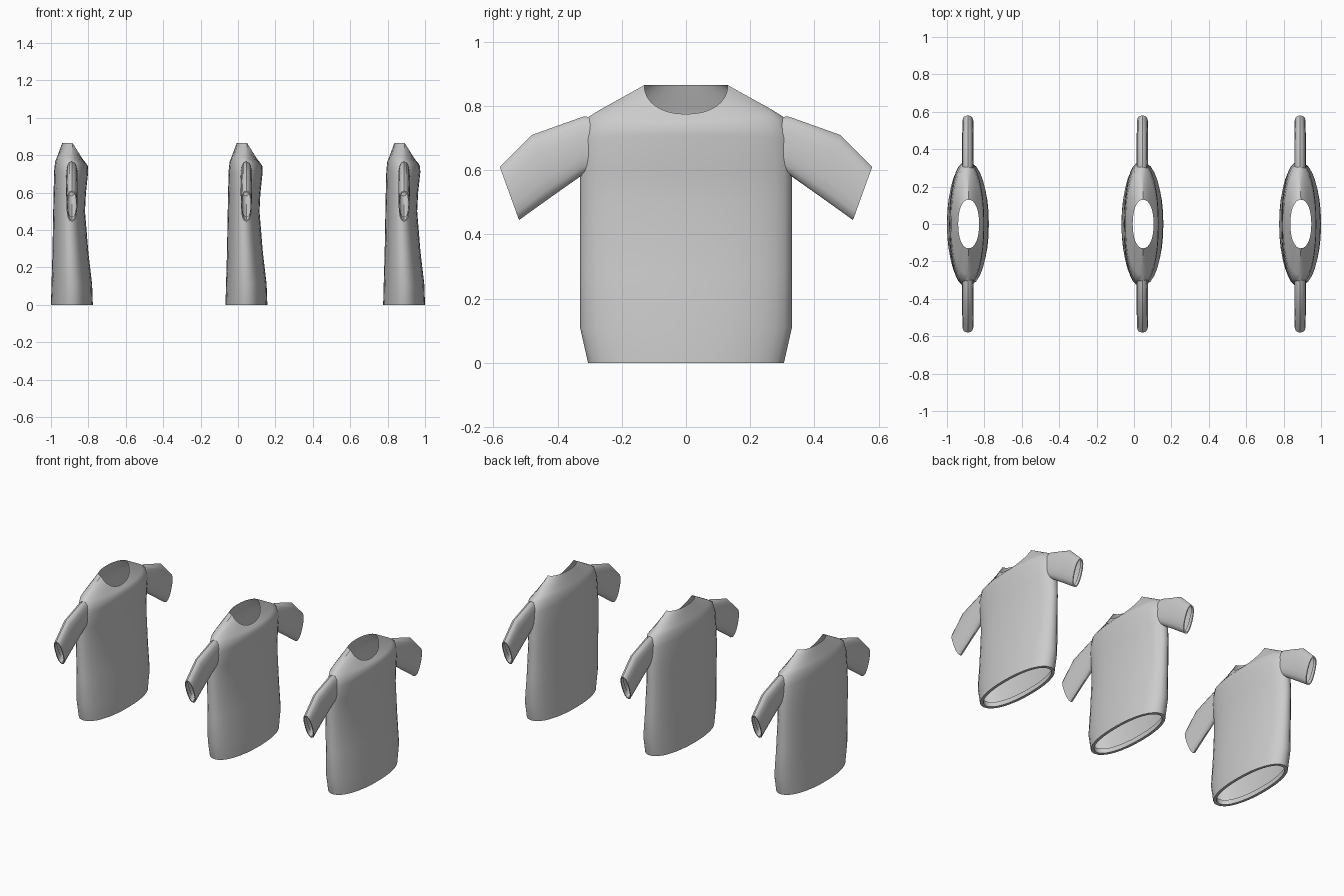
import bpy, bmesh, math
from math import sin, cos, pi

if "Cube" in bpy.data.objects:
    bpy.data.objects.remove(bpy.data.objects["Cube"])

SEG = 32


def spow(v, p):
    return math.copysign(abs(v) ** p, v)


def loft(name, rings):
    """Skin a list of equal-length closed rings, leaving both ends open."""
    bm = bmesh.new()
    vs = [[bm.verts.new(p) for p in r] for r in rings]
    for a, b in zip(vs, vs[1:]):
        n = len(a)
        for i in range(n):
            j = (i + 1) % n
            bm.faces.new((a[i], a[j], b[j], b[i]))
    bmesh.ops.recalc_face_normals(bm, faces=bm.faces[:])
    me = bpy.data.meshes.new(name)
    bm.to_mesh(me)
    bm.free()
    ob = bpy.data.objects.new(name, me)
    bpy.context.collection.objects.link(ob)
    bpy.context.view_layer.objects.active = ob
    ob.select_set(True)
    bpy.ops.object.shade_smooth_by_angle(angle=math.radians(40))
    ob.select_set(False)
    return ob


def torso_ring(back, front, half, z_back, z_side, z_front):
    """Oval ring whose height varies from back to side to front."""
    mid, rad, pts = (back + front) / 2, (front - back) / 2, []
    for i in range(SEG):
        t = 2 * pi * i / SEG
        c = spow(cos(t), 0.92)
        z_end = z_front if c > 0 else z_back
        z = z_side + (z_end - z_side) * abs(c)
        pts.append((mid + rad * c, half * spow(sin(t), 0.92), z))
    return pts


def sleeve_ring(top, bottom, thick):
    """Flat oval between a top and bottom point given as (y, z)."""
    pts = []
    for i in range(16):
        t = 2 * pi * i / 16
        k = (1 + spow(cos(t), 0.9)) / 2
        pts.append((thick * spow(sin(t), 0.8),
                    bottom[0] + (top[0] - bottom[0]) * k,
                    bottom[1] + (top[1] - bottom[1]) * k))
    return pts


# Torso: hem fold, body, shoulders, scooped neck
torso_rings = [torso_ring(*r) for r in (
    (-0.094, 0.094, 0.283, 0.03, 0.03, 0.03),
    (-0.094, 0.094, 0.283, 0, 0, 0),
    (-0.112, 0.112, 0.305, 0, 0, 0),
    (-0.109, 0.108, 0.33, 0.11, 0.11, 0.11),
    (-0.104, 0.088, 0.33, 0.28, 0.28, 0.28),
    (-0.100, 0.070, 0.33, 0.50, 0.50, 0.50),
    (-0.098, 0.075, 0.33, 0.60, 0.60, 0.60),
    (-0.095, 0.087, 0.325, 0.72, 0.69, 0.71),
    (-0.090, 0.085, 0.305, 0.765, 0.765, 0.743),
    (-0.080, 0.076, 0.27, 0.79, 0.787, 0.757),
    (-0.052, 0.060, 0.13, 0.865, 0.865, 0.775),
)]

# Sleeve: from inside the shoulder to a folded cuff
sleeve_rings = [sleeve_ring(*r) for r in (
    ((0.27, 0.765), (0.29, 0.605), 0.031),
    ((0.32, 0.767), (0.33, 0.58), 0.031),
    ((0.48, 0.71), (0.425, 0.513), 0.031),
    ((0.58, 0.61), (0.52, 0.445), 0.029),
    ((0.577, 0.603), (0.523, 0.453), 0.023),
    ((0.56, 0.62), (0.50, 0.47), 0.023),
)]

# Row of three shirts
for n, x in enumerate((-0.888, 0.045, 0.888), 1):
    torso = loft(f"shirt_body_{n}", torso_rings)
    torso.location.x = x
    for side, s in (("left", 1), ("right", -1)):
        sleeve = loft(f"shirt_sleeve_{side}_{n}",
                      [[(px, s * py, pz) for px, py, pz in r] for r in sleeve_rings])
        sleeve.location.x = x
